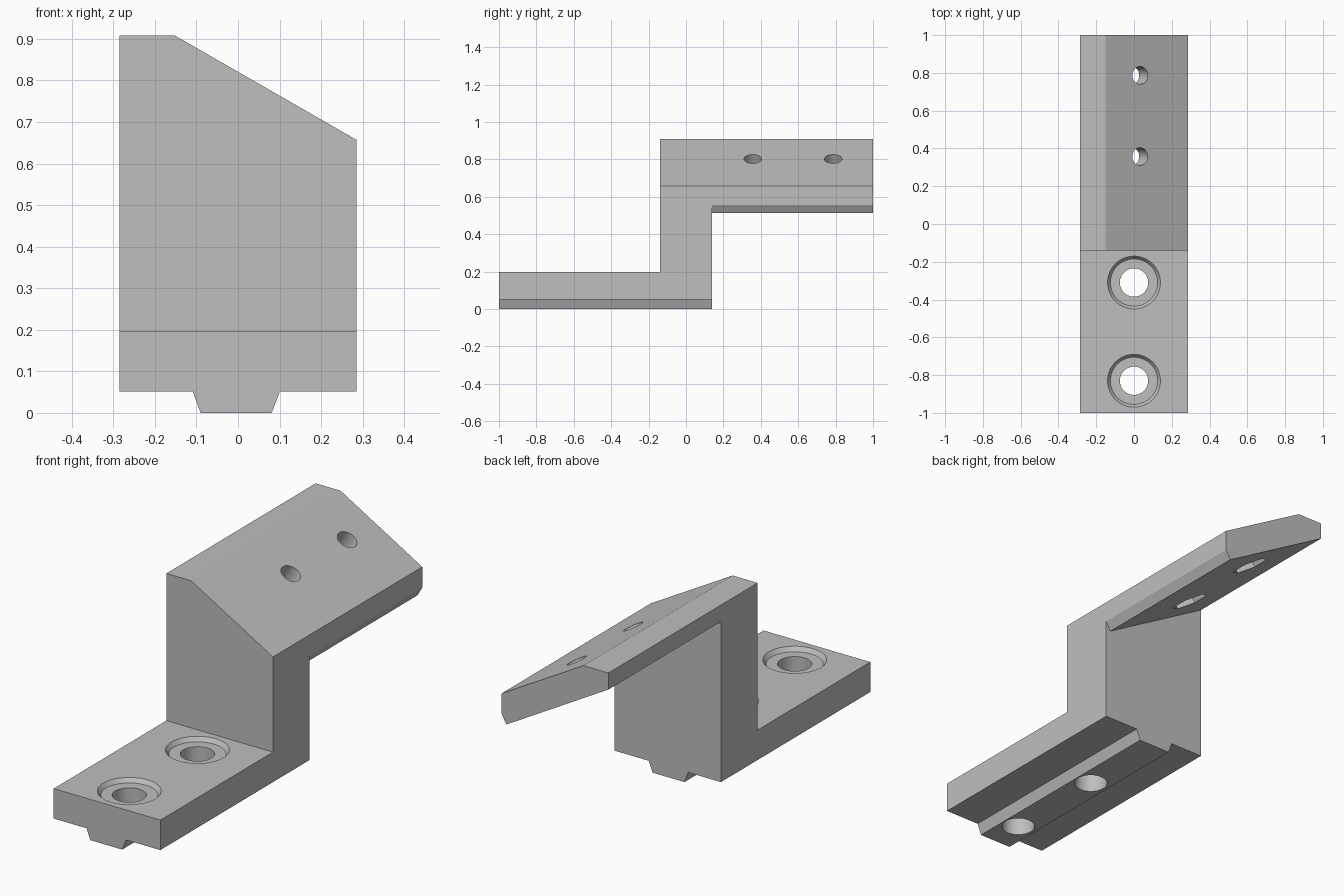
import bpy, bmesh, math
from mathutils import Matrix, Vector

cube = bpy.data.objects.get("Cube")
if cube:
    bpy.data.objects.remove(cube, do_unlink=True)

grey = bpy.data.materials.new("plain_grey")
grey.use_nodes = True
colour = (0.52, 0.52, 0.52, 1)
grey.diffuse_color = colour
grey.node_tree.nodes["Principled BSDF"].inputs["Base Color"].default_value = colour


def add_object(name, bm):
    bmesh.ops.recalc_face_normals(bm, faces=bm.faces)
    mesh = bpy.data.meshes.new(name)
    bm.to_mesh(mesh)
    bm.free()
    mesh.materials.append(grey)
    obj = bpy.data.objects.new(name, mesh)
    bpy.context.collection.objects.link(obj)
    return obj


def prism(name, profile, y0, y1):
    """Extrude an x-z outline along y."""
    bm = bmesh.new()
    face = bm.faces.new([bm.verts.new((x, y0, z)) for x, z in profile])
    moved = bmesh.ops.extrude_face_region(bm, geom=[face])["geom"]
    verts = [v for v in moved if isinstance(v, bmesh.types.BMVert)]
    bmesh.ops.translate(bm, verts=verts, vec=(0, y1 - y0, 0))
    return add_object(name, bm)


def drill(name, centre, r_low, r_high, length, sides=64, tilt=0.0):
    bm = bmesh.new()
    bmesh.ops.create_cone(bm, cap_ends=True, segments=sides, radius1=r_low,
                          radius2=r_high, depth=length,
                          matrix=Matrix.Translation(centre) @ Matrix.Rotation(tilt, 4, "Y"))
    return add_object(name, bm)


def cut(body, cutter):
    cutter.hide_render = True
    mod = body.modifiers.new("cut", "BOOLEAN")
    mod.operation = "DIFFERENCE"
    mod.solver = "EXACT"
    mod.object = cutter
    bpy.context.view_layer.objects.active = body
    bpy.ops.object.modifier_apply(modifier=mod.name)
    bpy.data.objects.remove(cutter, do_unlink=True)


W = 0.285          # half width
BASE_TOP = 0.197
SLOPE = math.radians(30)

# Full outline with sloped top and key tongue underneath
bracket = prism("stepped_bracket", [
    (-W, 0.052), (-0.109, 0.052), (-0.09, 0), (0.081, 0), (0.101, 0.052),
    (W, 0.052), (W, 0.657), (-0.152, 0.908), (-W, 0.908)], -1, 1)

# Clear the space above the foot
cut(bracket, prism("foot_clearance", [
    (-1, BASE_TOP), (1, BASE_TOP), (1, 2), (-1, 2)], -2, -0.14))

# Clear the space below the arm, leaving a squared-off lower edge
corner = Vector((0.26, 0.513))
left = corner + 0.9 * Vector((-math.cos(SLOPE), math.sin(SLOPE)))
right = corner + 0.3 * Vector((math.sin(SLOPE), math.cos(SLOPE)))
cut(bracket, prism("arm_clearance", [
    left, corner, right, (1, right.y), (1, -1), (left.x, -1)], 0.14, 2))

# Foot bolt holes with shallow tapered recesses
for y in (-0.31, -0.83):
    cut(bracket, drill("bolt_recess", (0, y, BASE_TOP), 0.125, 0.155, 0.04))
    cut(bracket, drill("bolt_hole", (0, y, 0.1), 0.075, 0.075, 0.6))

# Arm screw holes square to the slope, with hexagonal pockets below
normal = Vector((math.sin(SLOPE), 0, math.cos(SLOPE)))
for y in (0.357, 0.787):
    top = Vector((0.032, y, 0.802))
    cut(bracket, drill("screw_hole", top - 0.05 * normal, 0.047, 0.047, 0.4, 48, SLOPE))
    cut(bracket, drill("nut_pocket", top - 0.145 * normal, 0.087, 0.087, 0.11, 6, SLOPE))

bpy.ops.object.select_all(action="DESELECT")
bracket.select_set(True)
bpy.context.view_layer.objects.active = bracket
bpy.ops.object.shade_smooth_by_angle(angle=math.radians(20))
